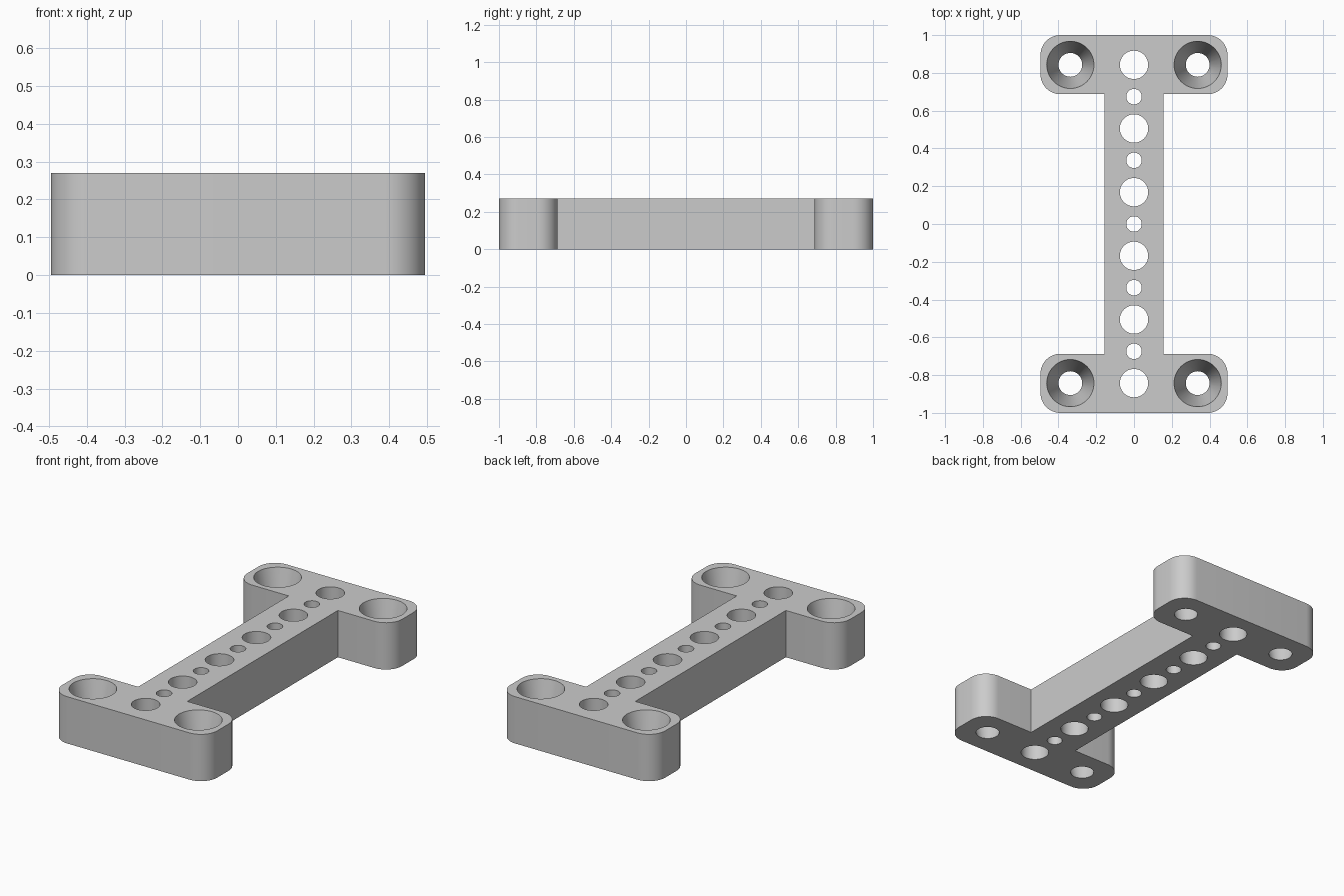
import bpy, bmesh, math
from mathutils import Matrix

old = bpy.data.objects.get("Cube")
if old:
    bpy.data.objects.remove(old, do_unlink=True)

HEIGHT = 0.27
HALF_X, BAR_X = 0.495, 0.157
HEAD_Y = 0.687          # inner edge of each end flange
CORNER = 0.105          # rounded flange corners
PITCH = 0.1685          # hole spacing along the bar

grey = bpy.data.materials.new("plain grey")
grey.use_nodes = True
grey.diffuse_color = (0.6, 0.6, 0.6, 1)
grey.node_tree.nodes["Principled BSDF"].inputs["Base Color"].default_value = (0.6, 0.6, 0.6, 1)


def make_object(name, bm):
    bmesh.ops.recalc_face_normals(bm, faces=bm.faces)
    mesh = bpy.data.meshes.new(name)
    bm.to_mesh(mesh)
    bm.free()
    mesh.materials.append(grey)
    obj = bpy.data.objects.new(name, mesh)
    bpy.context.collection.objects.link(obj)
    return obj


def arc(cx, cy, start, steps=12):
    angles = [start + math.pi / 2 * i / steps for i in range(steps + 1)]
    return [(cx + CORNER * math.cos(a), cy + CORNER * math.sin(a)) for a in angles]


# I-shaped plate: right half of the outline, then the same turned half way round
cx = HALF_X - CORNER
half = [(BAR_X, -HEAD_Y), (BAR_X, HEAD_Y)]
half += arc(cx, HEAD_Y + CORNER, -math.pi / 2)
half += arc(cx, 1 - CORNER, 0)
half += arc(-cx, 1 - CORNER, math.pi / 2)
half += arc(-cx, HEAD_Y + CORNER, math.pi)
outline = half + [(-x, -y) for x, y in half]

bm = bmesh.new()
base = bm.faces.new([bm.verts.new((x, y, 0)) for x, y in outline])
top = bmesh.ops.extrude_face_region(bm, geom=[base], use_keep_orig=True)
bmesh.ops.translate(bm, vec=(0, 0, HEIGHT),
                    verts=[g for g in top["geom"] if isinstance(g, bmesh.types.BMVert)])
plate = make_object("mounting_plate", bm)

# Hole cutters, run a little past both faces of the plate
cut = bmesh.new()
OVER = 0.05


def add_hole(x, y, r_low, r_high):
    grow = (r_high - r_low) / HEIGHT * OVER
    bmesh.ops.create_cone(cut, cap_ends=True, segments=48,
                          radius1=r_low - grow, radius2=r_high + grow,
                          depth=HEIGHT + 2 * OVER,
                          matrix=Matrix.Translation((x, y, HEIGHT / 2)))


# Alternating large and small holes along the bar
for i in range(-5, 6):
    r = 0.075 if i % 2 else 0.041
    add_hole(0, i * PITCH, r, r)

# Tapered screw holes in the flange corners
for sx in (-1, 1):
    for sy in (-1, 1):
        add_hole(sx * 2 * PITCH, sy * 5 * PITCH, 0.063, 0.125)

cutter = make_object("hole_cutter", cut)
cutter.hide_render = True

mod = plate.modifiers.new("holes", 'BOOLEAN')
mod.operation = 'DIFFERENCE'
mod.solver = 'EXACT'
mod.object = cutter

bpy.ops.object.select_all(action='DESELECT')
plate.select_set(True)
bpy.context.view_layer.objects.active = plate
bpy.ops.object.modifier_apply(modifier=mod.name)
bpy.data.objects.remove(cutter, do_unlink=True)
bpy.ops.object.shade_smooth_by_angle(angle=math.radians(30))
